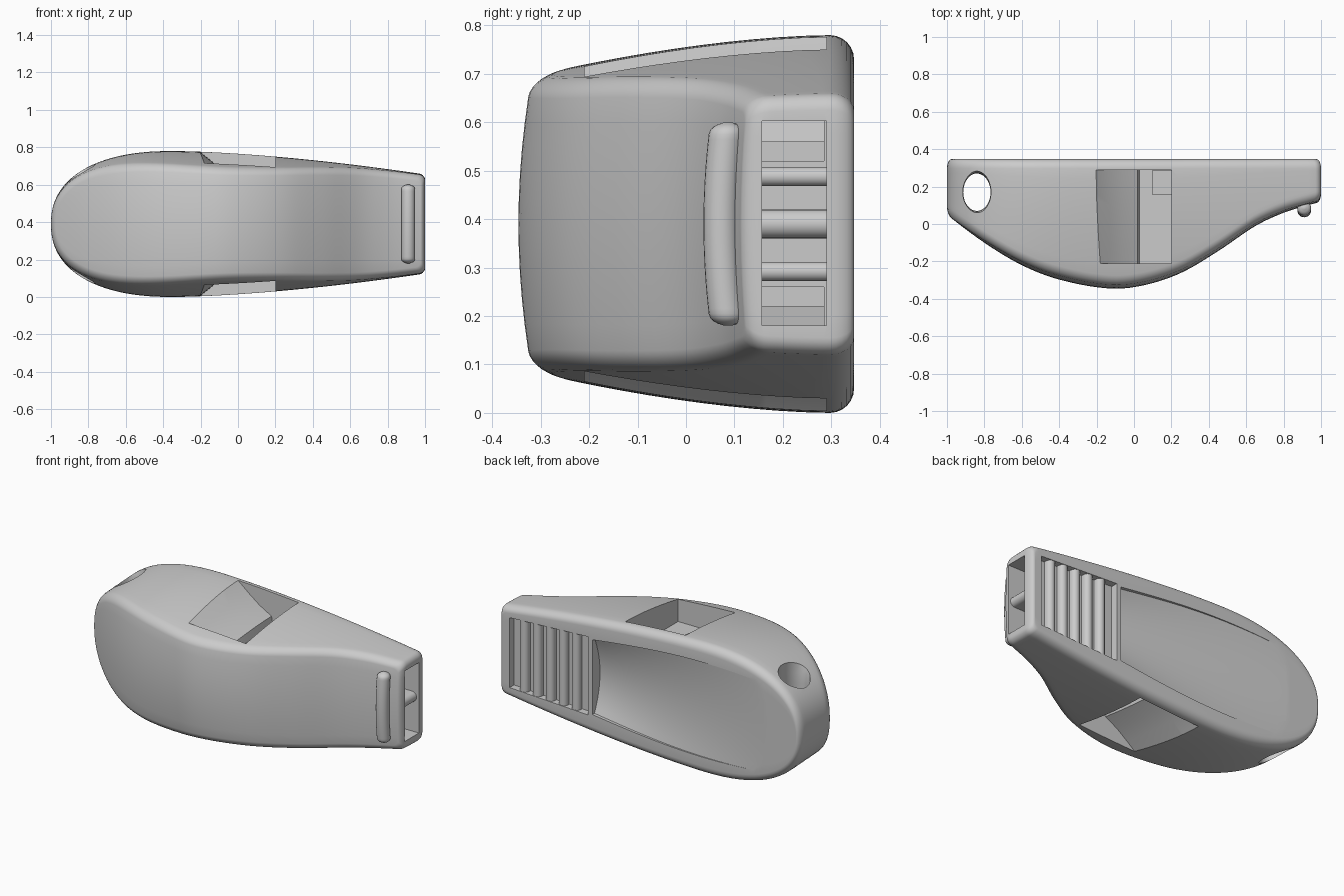
import bpy, bmesh, math

if "Cube" in bpy.data.objects:
    bpy.data.objects.remove(bpy.data.objects["Cube"])

ZC = 0.39          # mid height
BACK = 0.347       # flat back plane

# front edge of the top-view profile
FRONT = [(-1.2, 0.22), (-1, .05), (-.8, -.1), (-.6, -.22), (-.4, -.297), (-.13, -.345), (.05, -.328),
         (.25, -.262), (.45, -.145), (.65, -.01), (.8, .06), (.93, .1), (1.01, .12), (1.1, .13)]


def front_y(x):
    k = 1
    while k < len(FRONT) - 3 and x > FRONT[k + 1][0]:
        k += 1
    p = FRONT[k - 1:k + 3]
    m1 = (p[2][1] - p[0][1]) / (p[2][0] - p[0][0])
    m2 = (p[3][1] - p[1][1]) / (p[3][0] - p[1][0])
    d = p[2][0] - p[1][0]
    t = (x - p[1][0]) / d
    return ((2*t**3 - 3*t*t + 1) * p[1][1] + (t**3 - 2*t*t + t) * d * m1
            + (3*t*t - 2*t**3) * p[2][1] + (t**3 - t*t) * d * m2)


def half_width(x):
    if x < -.35:
        u = min(1, (-.35 - x) / .65)
        return .39 * max(0, 1 - u**2.3) ** (1 / 2.3)
    h = .39 - .125 * ((x + .35) / 1.35) ** 1.6
    if x > .97:
        h -= .03 * (1 - math.sqrt(max(0, 1 - ((x - .97) / .03) ** 2)))
    return h


def draft(y):
    return 1 - .49 * max(0, .3 - y) ** 1.7


def make(name, bm):
    bmesh.ops.remove_doubles(bm, verts=bm.verts, dist=1e-5)
    bmesh.ops.recalc_face_normals(bm, faces=bm.faces)
    me = bpy.data.meshes.new(name)
    bm.to_mesh(me)
    bm.free()
    ob = bpy.data.objects.new(name, me)
    bpy.context.collection.objects.link(ob)
    return ob


def loft(name, rings):
    bm = bmesh.new()
    vs = [[bm.verts.new(p) for p in r] for r in rings]
    n = len(vs[0])
    for a, b in zip(vs, vs[1:]):
        for i in range(n):
            bm.faces.new((a[i], a[(i+1) % n], b[(i+1) % n], b[i]))
    bm.faces.new(vs[0])
    bm.faces.new(vs[-1])
    return make(name, bm)


def box(name, x0, x1, y0, y1, z0, z1):
    return loft(name, [[(x, y0, z0), (x, y1, z0), (x, y1, z1), (x, y0, z1)] for x in (x0, x1)])


def vane(name, x0, x1, z, r):
    # plate standing in the mouth with a rounded leading edge
    arc = [math.pi * k / 10 - math.pi / 2 for k in range(11)]
    prof = [(x0, z - r)] + [(x1 - r + r * math.cos(a), z + r * math.sin(a)) for a in arc] + [(x0, z + r)]
    return loft(name, [[(x, y, pz) for x, pz in prof] for y in (.15, .295)])


def cut(cutter):
    m = body.modifiers.new("cut", 'BOOLEAN')
    m.object, m.solver = cutter, 'EXACT'
    bpy.context.view_layer.objects.active = body
    bpy.ops.object.modifier_apply(modifier=m.name)
    bpy.data.objects.remove(cutter)


# body: outline rows from the back edge round to the front edge
xs = [-.35 - .65 * math.sin(math.pi / 2 * (1 - i / 24)) for i in range(24)]
xs += [-.35 + 1.32 * i / 36 for i in range(37)]
xs += [.97 + .03 * math.sin(math.pi / 2 * i / 5) for i in range(1, 6)]
K = 10
rows = []
for i in range(7):
    a = math.pi / 2 * i / 6
    rows.append((.05 * (1 - math.sin(a)), 'b', .05 * (1 - math.cos(a))))
for i in range(1, 10):
    rows.append((0, 'w', i / 10))
for i in range(7):
    a = math.pi / 2 * i / 6
    rows.append((.045 * (1 - math.cos(a)), 'f', .045 * (1 - math.sin(a))))


def body_point(x, s, row):
    inset, kind, v = row
    px = x * (1 - inset * .5)
    z = half_width(x) * s * (1 - inset / .39)
    fy = front_y(px) + .022 * (z / .35) ** 2
    if kind == 'b':
        y = BACK - v
    elif kind == 'f':
        y = fy + v
    else:
        y = (BACK - .05) * (1 - v) + (fy + .045) * v
    return (px, y, ZC + z * draft(y))


bm = bmesh.new()
loop = [(x, 1) for x in xs] + [(xs[-1], 1 - 2 * k / K) for k in range(1, K)] + [(x, -1) for x in reversed(xs)]
grid = [[bm.verts.new(body_point(x, s, r)) for x, s in loop] for r in rows]
for a, b in zip(grid, grid[1:]):
    for i in range(len(loop) - 1):
        bm.faces.new((a[i], a[i+1], b[i+1], b[i]))
for row in (rows[0], rows[-1]):
    cap = [[bm.verts.new(body_point(x, 1 - 2 * k / K, row)) for k in range(K + 1)] for x in xs]
    for a, b in zip(cap, cap[1:]):
        for k in range(K):
            bm.faces.new((a[k], a[k+1], b[k+1], b[k]))
bmesh.ops.dissolve_degenerate(bm, dist=1e-5, edges=bm.edges)
body = make("whistle_body", bm)

# dished thumb recess on the back
rings = []
for i in range(21):
    x = .38 - 1.2 * i / 20
    w = .225 + .06 * math.sin(math.pi * i / 20 * .8)
    deep = .075 * (1 - i / 20) ** 1.1
    ring = [(x, BACK + .002 - deep * (1 - .7 * s * s), ZC + w * s) for s in [k / 8 - 1 for k in range(17)]]
    rings.append(ring + [(x, .45, ZC + w), (x, .45, ZC - w)])
cut(loft("recess_cutter", rings))

# grip pocket across the back of the mouthpiece, filled with round bars
cut(loft("pocket_cutter", [[(x, BACK - .042, ZC - w), (x, .45, ZC - w), (x, .45, ZC + w), (x, BACK - .042, ZC + w)]
                           for x, w in ((.41, .235), (.93, .21))]))
for i in range(5):
    x = .848 - .086 * i
    hw = .215 + .005 * i
    arc = [math.pi * k / 10 for k in range(11)]
    prof = [(x + .027, .3)] + [(x + .027 * math.cos(a), BACK - .029 + .027 * math.sin(a)) for a in arc] + [(x - .027, .3)]
    loft(f"grip_bar_{i + 1}", [[(px, y, ZC + s * hw) for px, y in prof] for s in (-1, 1)])

# mouth opening and the two sound windows with their air channels
cut(box("mouth_cutter", .42, 1.1, .157, .29, .18, .603))
for side in (1, -1):
    prof = [(-.24, .427), (-.2, .384), (-.13, .327), (-.06, .275), (.02, .23), (.03, .17), (.2, .17), (.2, .6), (-.24, .6)]
    rings = []
    for j in range(9):
        y = -.21 + .5 * j / 8
        drop = .39 * (1 - draft(y)) * .7
        rings.append([(x, y, ZC + side * (z - (drop if k < 5 else 0))) for k, (x, z) in enumerate(prof)])
    cut(loft("window_cutter", rings))
    z0, z1 = sorted((ZC + side * .13, ZC + side * .213))
    cut(box("channel_cutter", .1, .5, .157, .285, z0, z1))

# lanyard hole, flared at both ends
rings = []
for z, s in [(-.5, 1.35), (-.29, 1.15), (-.24, 1.03), (-.18, 1), (.18, 1), (.24, 1.03), (.29, 1.15), (.5, 1.35)]:
    rings.append([(-.84 - .06 * (s - 1) + .073 * s * math.cos(a), .17 + .1 * s * math.sin(a), ZC + z)
                  for a in [math.tau * k / 40 for k in range(40)]])
cut(loft("hole_cutter", rings))

# dividers inside the mouth
vane("mouth_divider", .415, .985, ZC, .03)
for side, name in ((1, "upper"), (-1, "lower")):
    vane(name + "_air_vane", .415, .86, ZC + side * .098, .02)

# bite ridge on the front of the mouthpiece
rings = []
N = 32
for i in range(N + 1):
    s = -math.cos(math.pi * i / N)
    d = .21 * (1 - abs(s))
    r = .037 * math.sqrt(max(.05, 1 - max(0, 1 - d / .025) ** 2))
    rings.append([(.91 + r * math.cos(a), .073 + .014 * s * s + r * math.sin(a), ZC + .21 * s)
                  for a in [math.tau * k / 24 for k in range(24)]])
loft("bite_ridge", rings)

for ob in bpy.context.scene.objects:
    ob.select_set(True)
bpy.context.view_layer.objects.active = body
bpy.ops.object.shade_smooth_by_angle(angle=math.radians(35))
